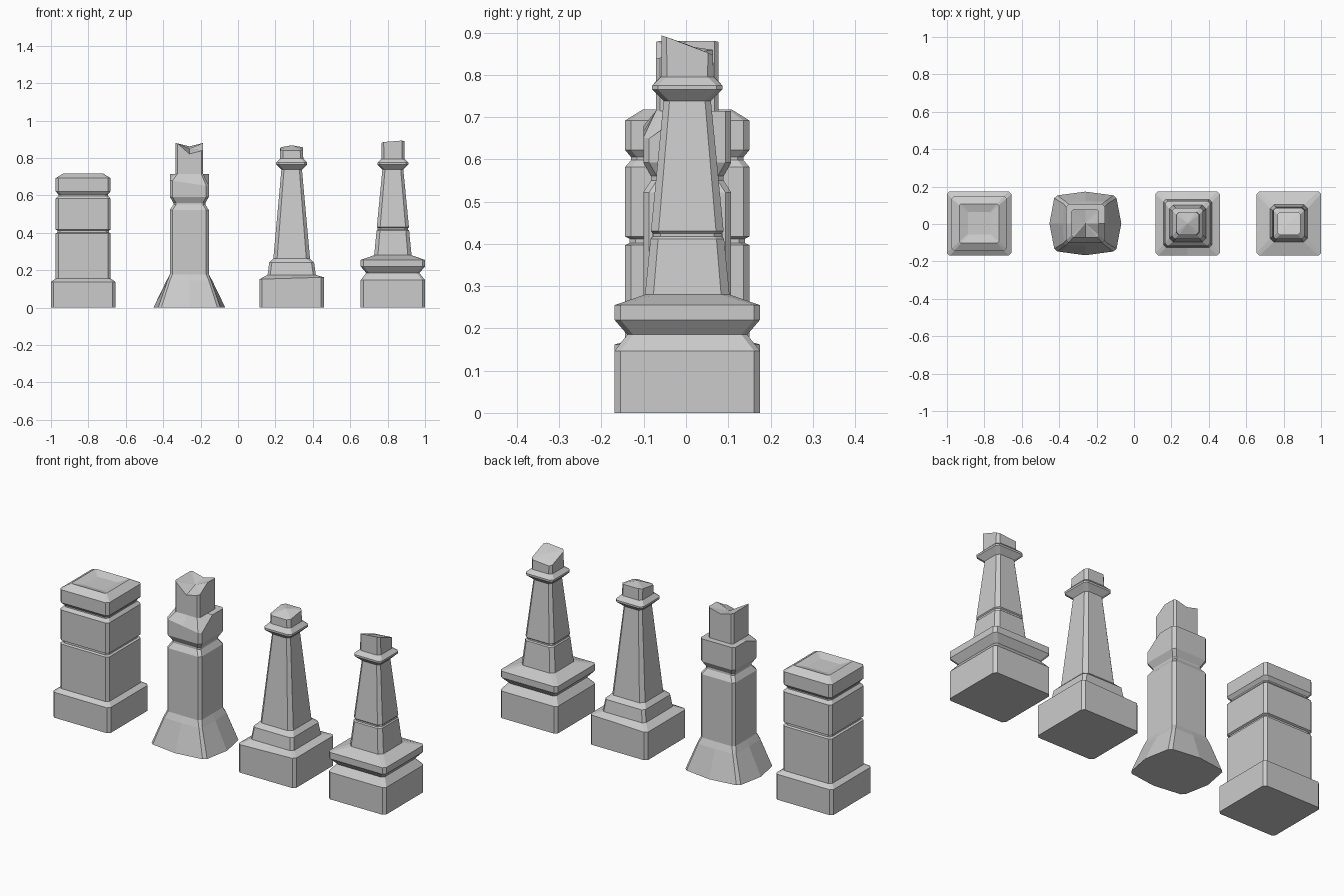
import bpy, bmesh
from mathutils import Matrix, Vector

CY = 0.003


def ring_points(z, h, c=0.014, bulge=(0, 0), squash=(1, 1), dz=None):
    """Square ring with chamfered corners and a mid point on every side."""
    pts = []
    for k in range(4):
        rot = Matrix.Rotation(k * 1.5707963, 3, 'Z')
        b = bulge[k % 2]
        for p in ((h, c - h), (h + b, 0), (h, h - c)):
            v = rot @ Vector((p[0], p[1], 0))
            v.x *= squash[0]
            v.y *= squash[1]
            v.z = z + (dz(v.x, v.y) if dz else 0)
            pts.append(v)
    return pts


def pillar(name, cx, rings, top):
    """Loft the rings, close the foot, fan the top to a centre height."""
    bm = bmesh.new()
    loops = []
    for r in rings:
        pts = ring_points(**r) if isinstance(r, dict) else ring_points(*r)
        loops.append([bm.verts.new(p) for p in pts])
    for a, b in zip(loops, loops[1:]):
        for i in range(12):
            j = (i + 1) % 12
            bm.faces.new((a[i], a[j], b[j], b[i]))
    bm.faces.new(loops[0][::-1])
    peak = bm.verts.new((0, 0, top))
    for i in range(12):
        bm.faces.new((loops[-1][i], loops[-1][(i + 1) % 12], peak))
    bmesh.ops.recalc_face_normals(bm, faces=bm.faces)
    me = bpy.data.meshes.new(name)
    bm.to_mesh(me)
    bm.free()
    ob = bpy.data.objects.new(name, me)
    ob.location = (cx, CY, 0)
    bpy.context.collection.objects.link(ob)
    return ob


# Wide block pillar with grooves and a dished cap
pillar("block_pillar", -0.828, [
    (0, 0.172), (0.138, 0.172), (0.155, 0.147),
    (0.397, 0.147), (0.402, 0.137), (0.412, 0.137), (0.417, 0.147),
    (0.582, 0.147), (0.598, 0.133), (0.605, 0.133), (0.622, 0.147),
    (0.692, 0.147), (0.718, 0.105, 0.008), (0.704, 0.06, 0.005),
], 0.704)

# Flared-foot pillar with a chipped block and a broken stub
pillar("flared_pillar", -0.26, [
    dict(z=0, h=0.15, c=0.015, bulge=(0.023, 0.02), squash=(1.11, 1)),
    dict(z=0.145, h=0.116, c=0.012, bulge=(0.006, 0.004)),
    (0.178, 0.104), (0.522, 0.104), (0.55, 0.086), (0.56, 0.086),
    (0.592, 0.104),
    dict(z=0.7, h=0.104,
         dz=lambda x, y: (-0.035 - 0.15 * x if y < -0.08 else 0.014)),
    (0.715, 0.074, 0.01),
    dict(z=0.862, h=0.074, c=0.01,
         dz=lambda x, y: 0.25 * abs(x) - 0.04 * (y < -0.05 and x > -0.03)),
], 0.85)

# Slender tapered pillar on a stepped plinth
pillar("tapered_pillar", 0.287, [
    (0, 0.172),
    dict(z=0.157, h=0.172, dz=lambda x, y: 0.03 * x),
    (0.175, 0.129), (0.24, 0.12), (0.262, 0.098, 0.02),
    (0.738, 0.055), (0.765, 0.083), (0.775, 0.083), (0.797, 0.062),
    dict(z=0.85, h=0.061, c=0.016, dz=lambda x, y: 0.15 * y),
], 0.868)

# Tapered pillar on a waisted double plinth
pillar("waisted_pillar", 0.828, [
    (0, 0.172), (0.147, 0.172), (0.185, 0.142), (0.22, 0.172),
    (0.255, 0.172), (0.28, 0.1, 0.02),
    (0.412, 0.087, 0.018), (0.417, 0.081, 0.018),
    (0.425, 0.081, 0.018), (0.43, 0.086, 0.018),
    (0.738, 0.056), (0.765, 0.083), (0.775, 0.083), (0.795, 0.062),
    dict(z=0.866, h=0.061, c=0.012, dz=lambda x, y: -0.38 * y + 0.08 * x),
], 0.872)
